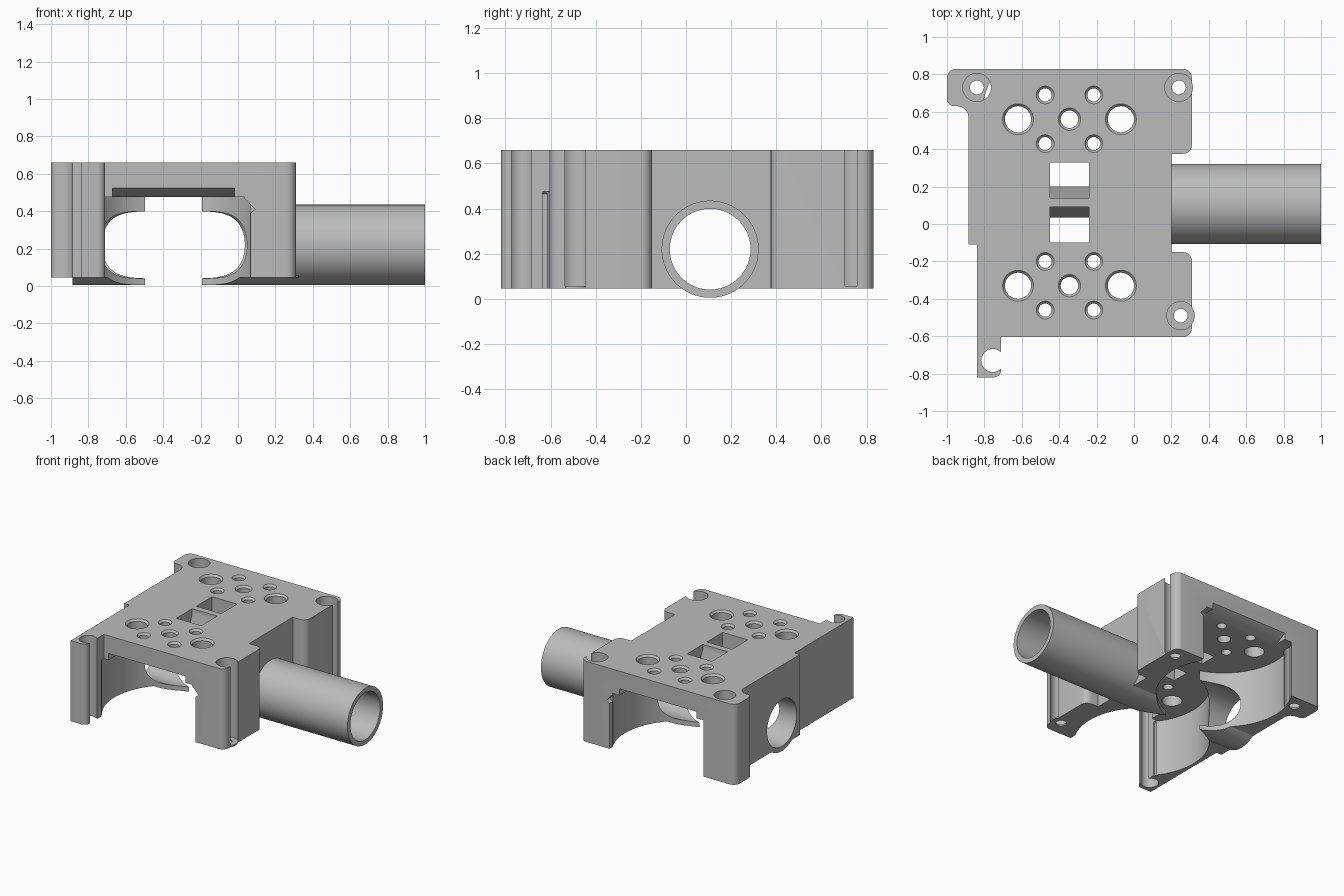
import bpy, bmesh, math
from mathutils import Vector, Matrix

if "Cube" in bpy.data.objects:
    bpy.data.objects.remove(bpy.data.objects["Cube"])

grey = bpy.data.materials.new("plain grey")
grey.use_nodes = True
grey.diffuse_color = (0.5, 0.5, 0.5, 1)
grey.node_tree.nodes["Principled BSDF"].inputs["Base Color"].default_value = (0.5, 0.5, 0.5, 1)


def finish(bm, name):
    bmesh.ops.recalc_face_normals(bm, faces=bm.faces)
    mesh = bpy.data.meshes.new(name)
    bm.to_mesh(mesh)
    bm.free()
    mesh.materials.append(grey)
    ob = bpy.data.objects.new(name, mesh)
    bpy.context.collection.objects.link(ob)
    return ob


def prism(name, pts, lo, hi, axis="z"):
    """Extrude a 2D profile: (x, y) along z, or (y, z) along x, or (x, z) along y."""
    place = {"z": lambda a, b: (a, b, lo), "x": lambda a, b: (lo, a, b),
             "y": lambda a, b: (a, lo, b)}[axis]
    bm = bmesh.new()
    face = bm.faces.new([bm.verts.new(place(a, b)) for a, b in pts])
    step = Vector([(hi - lo) * (c == axis) for c in "xyz"])
    out = bmesh.ops.extrude_face_region(bm, geom=[face])
    bmesh.ops.translate(bm, vec=step,
                        verts=[v for v in out["geom"] if isinstance(v, bmesh.types.BMVert)])
    return finish(bm, name)


def rod(name, x, y, lo, hi, r, r_top=None, seg=32):
    bm = bmesh.new()
    bmesh.ops.create_cone(bm, cap_ends=True, segments=seg, radius1=r,
                          radius2=r if r_top is None else r_top, depth=hi - lo,
                          matrix=Matrix.Translation((x, y, (lo + hi) / 2)))
    return finish(bm, name)


def rod_x(name, lo, hi, r):
    ob = rod(name, 0, 0, lo, hi, r, seg=80)
    ob.data.transform(Matrix.Translation((0, 0.107, 0.22)) @ Matrix.Rotation(math.pi / 2, 4, "Y"))
    return ob


def rounded(corners, steps=6):
    """Round each (x, y, radius) corner of an outline."""
    pts = []
    for i, (x, y, r) in enumerate(corners):
        p = Vector((x, y))
        if not r:
            pts.append(p)
            continue
        a = p + (Vector(corners[i - 1][:2]) - p).normalized() * r
        b = p + (Vector(corners[(i + 1) % len(corners)][:2]) - p).normalized() * r
        centre = a + b - p
        for k in range(steps + 1):
            t = math.pi / 2 * k / steps
            pts.append(centre + (a - centre) * math.cos(t) + (b - centre) * math.sin(t))
    return pts


def combine(body, other, operation):
    mod = body.modifiers.new("combine", "BOOLEAN")
    mod.operation, mod.solver, mod.object = operation, "EXACT", other
    bpy.context.view_layer.objects.active = body
    bpy.ops.object.modifier_apply(modifier=mod.name)
    bpy.data.objects.remove(other)


BOTTOM, TOP, CEILING = 0.045, 0.66, 0.475
MID_X = -0.345

# Housing block
outline = [(-1, 0.83, 0.05), (-1, 0.63, 0.04), (-0.885, 0.63, 0.06), (-0.885, -0.11, 0),
           (-0.84, -0.11, 0), (-0.84, -0.82, 0), (-0.71, -0.82, 0.04), (-0.71, -0.605, 0),
           (0.31, -0.605, 0.05), (0.31, -0.15, 0.05), (0.2, -0.15, 0), (0.2, 0.375, 0),
           (0.31, 0.375, 0.05), (0.31, 0.83, 0.05)]
body = prism("motor_housing", rounded(outline), BOTTOM, TOP)

# Cross tube and screw seats
combine(body, rod_x("tube", -0.884, 1, 0.215), "UNION")
screws = [(-0.84, 0.73), (0.24, 0.73), (0.25, -0.49)]
for x, y in screws:
    combine(body, rod("screw_seat", x, y, BOTTOM, 0.07, 0.075), "UNION")


def cut(ob):
    combine(body, ob, "DIFFERENCE")


cut(rod_x("tube_bore", -1.2, 1.2, 0.179))

for y in (-0.33, 0.56):
    # Round motor bays with cooling and mounting holes in the roof
    cut(rod("motor_bay", MID_X, y, -0.1, CEILING, 0.47, seg=96))
    holes = [(-0.275, 0, 0.07), (0.275, 0, 0.07), (0, 0, 0.047)]
    holes += [(sx * 0.13, sy * 0.13, 0.035) for sx in (-1, 1) for sy in (-1, 1)]
    for dx, dy, r in holes:
        cut(rod("roof_hole", MID_X + dx, y + dy, 0.4, 0.7, r))
        cut(rod("hole_rim", MID_X + dx, y + dy, TOP - 0.016, TOP + 0.004, r - 0.001, r + 0.016))

# Bay mouths with chamfered top corners, and a sloping roof edge
mouth = [(-0.72, -0.1), (-0.72, 0.465), (-0.71, CEILING), (0.03, CEILING),
         (0.09, 0.41), (0.066, 0.39), (0.066, -0.1)]
for face, inner in ((-0.605, -0.56), (0.83, 0.79)):
    out = math.copysign(0.03, face)
    lo, hi = sorted((face + out, inner))
    cut(prism("bay_mouth", mouth, lo, hi, "y"))
    slope = [(face + out, 0.44), (face + out, 0.535), (face, 0.525),
             (face - 3 * out, CEILING), (face - 3 * out, 0.44)]
    cut(prism("roof_slope", slope, -0.67, -0.02, "x"))

# Twin wire slots either side of a tapered bar
for near, far, foot in ((0.14, 0.33, 0.2), (0.09, -0.1, 0.035)):
    slot = [(near, TOP + 0.02), (far, TOP + 0.02), (far, 0.42),
            (foot, 0.42), (foot, 0.5), (near, 0.62)]
    cut(prism("wire_slot", slot, -0.45, -0.24, "x"))

# Deep screw wells and the open well on the front tab
for x, y in screws:
    cut(rod("screw_well", x, y, 0.057, 0.8, 0.0755))
    cut(rod("screw_hole", x, y, -0.1, 0.2, 0.037))
cut(rod("tab_well", -0.755, -0.73, -0.1, 0.8, 0.062))

# Shading
for ob in bpy.context.selected_objects:
    ob.select_set(False)
body.select_set(True)
bpy.context.view_layer.objects.active = body
bpy.ops.object.shade_smooth_by_angle(angle=math.radians(30))
